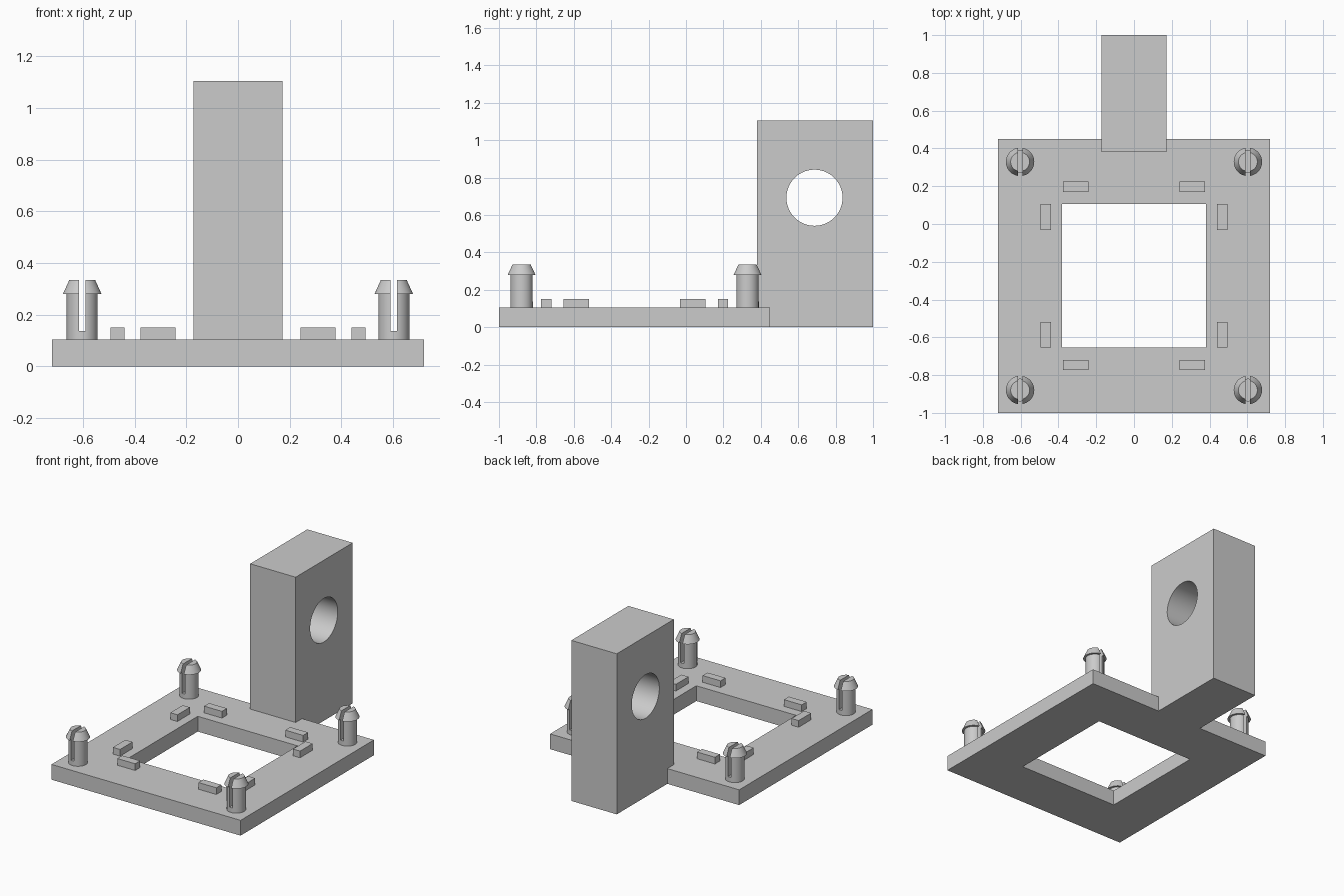
import bpy
import bmesh
from math import radians, pi
from mathutils import Matrix, Vector

if "Cube" in bpy.data.objects:
    bpy.data.objects.remove(bpy.data.objects["Cube"], do_unlink=True)

grey = bpy.data.materials.new("plain grey")
grey.use_nodes = True
colour = (0.6, 0.6, 0.6, 1)
grey.diffuse_color = colour
grey.node_tree.nodes["Principled BSDF"].inputs["Base Color"].default_value = colour


def add_object(name, bm):
    bmesh.ops.recalc_face_normals(bm, faces=bm.faces)
    mesh = bpy.data.meshes.new(name)
    bm.to_mesh(mesh)
    bm.free()
    mesh.materials.append(grey)
    obj = bpy.data.objects.new(name, mesh)
    bpy.context.collection.objects.link(obj)
    return obj


def box(name, low, high):
    low, high = Vector(low), Vector(high)
    bm = bmesh.new()
    bmesh.ops.create_cube(bm, size=1, matrix=Matrix.Translation((low + high) / 2)
                          @ Matrix.Diagonal((high - low).to_4d()))
    return add_object(name, bm)


def lathe(name, profile, steps=64):
    bm = bmesh.new()
    verts = [bm.verts.new((r, 0, z)) for r, z in profile]
    edges = [bm.edges.new(pair) for pair in zip(verts, verts[1:])]
    bmesh.ops.spin(bm, geom=verts + edges, cent=(0, 0, 0), axis=(0, 0, 1),
                   angle=2 * pi, steps=steps)
    bmesh.ops.remove_doubles(bm, verts=bm.verts, dist=0.0001)
    return add_object(name, bm)


def select_only(obj):
    bpy.ops.object.select_all(action='DESELECT')
    obj.select_set(True)
    bpy.context.view_layer.objects.active = obj


def cut(obj, cutter):
    select_only(obj)
    mod = obj.modifiers.new("cut", 'BOOLEAN')
    mod.operation, mod.solver, mod.object = 'DIFFERENCE', 'EXACT', cutter
    bpy.ops.object.modifier_apply(modifier=mod.name)
    bpy.data.objects.remove(cutter, do_unlink=True)


def smooth(obj):
    select_only(obj)
    bpy.ops.object.shade_smooth_by_angle(angle=radians(25))


plate_top = 0.105
mid_y = -0.275

# Square base frame with its window
frame = box("base_frame", (-0.72, -1, 0), (0.72, 0.45, plate_top))
cut(frame, box("window_cutter", (-0.38, -0.655, -0.1), (0.38, 0.105, 0.3)))

# Upright block with a cross bore
post = box("upright_block", (-0.173, 0.38, 0), (0.173, 1, 1.105))
bore = lathe("bore_cutter", [(0, -0.4), (0.15, -0.4), (0.15, 0.4), (0, 0.4)], 96)
bore.data.transform(Matrix.Translation((0, 0.687, 0.692)) @ Matrix.Rotation(pi / 2, 4, 'Y'))
cut(post, bore)
smooth(post)

# Split snap-fit peg, copied to the four corners
peg = lathe("snap_peg", [(0, 0.09), (0.06, 0.09), (0.06, 0.28), (0.075, 0.28),
                         (0.05, 0.335), (0, 0.335)])
cut(peg, box("slot_cutter", (-0.012, -0.2, 0.138), (0.012, 0.2, 0.5)))
smooth(peg)
peg_mesh = peg.data
bpy.data.objects.remove(peg, do_unlink=True)

# Corner parts: one peg and two locating bars in each quarter
for x_name, sx in (("left", 1), ("right", -1)):
    for y_name, sy in (("back", 1), ("front", -1)):
        corner = y_name + "_" + x_name
        peg = bpy.data.objects.new("snap_peg_" + corner, peg_mesh)
        peg.location = (sx * 0.603, mid_y + sy * 0.604, 0)
        bpy.context.collection.objects.link(peg)
        for kind, cx, cy, w, d in (("cross_bar", 0.309, 0.472, 0.136, 0.054),
                                   ("side_bar", 0.467, 0.312, 0.054, 0.136)):
            x, y = sx * cx, mid_y + sy * cy
            box(kind + "_" + corner, (x - w / 2, y - d / 2, plate_top - 0.01),
                (x + w / 2, y + d / 2, 0.151))
